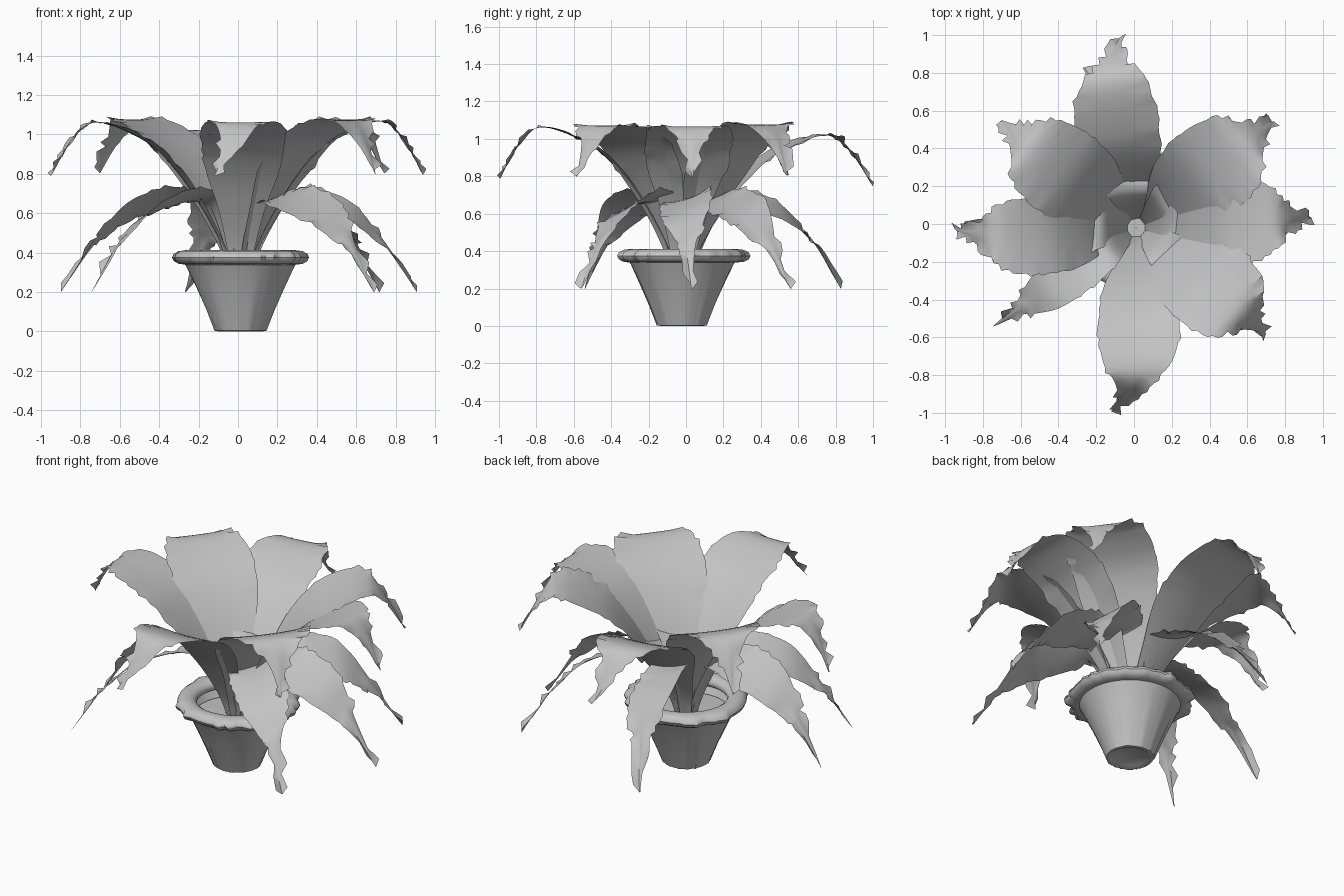
import bpy, math, random
from mathutils import Vector

random.seed(4)
if "Cube" in bpy.data.objects:
    bpy.data.objects.remove(bpy.data.objects["Cube"], do_unlink=True)

grey = bpy.data.materials.new("plain_grey")
grey.use_nodes = True
grey.diffuse_color = (0.55, 0.55, 0.55, 1)
grey.node_tree.nodes["Principled BSDF"].inputs["Base Color"].default_value = grey.diffuse_color
CENTRE = Vector((0.012, -0.02, 0))


def make_object(name, verts, faces, sharp):
    mesh = bpy.data.meshes.new(name)
    mesh.from_pydata(verts, [], faces)
    mesh.materials.append(grey)
    obj = bpy.data.objects.new(name, mesh)
    bpy.context.collection.objects.link(obj)
    bpy.ops.object.select_all(action='DESELECT')
    obj.select_set(True)
    bpy.context.view_layer.objects.active = obj
    bpy.ops.object.shade_smooth_by_angle(angle=math.radians(sharp))


def grid_faces(rows, cols, wrap=False):
    faces = []
    for i in range(rows - 1):
        for j in range(cols if wrap else cols - 1):
            k = (j + 1) % cols
            faces.append((i * cols + j, i * cols + k, (i + 1) * cols + k, (i + 1) * cols + j))
    return faces


def curve_point(points, t):
    """Smooth curve through the given points, t from 0 to 1."""
    f = t * (len(points) - 1)
    i = min(int(f), len(points) - 2)
    u = f - i
    a, b, c, d = (Vector(points[min(max(k, 0), len(points) - 1)]) for k in range(i - 1, i + 3))
    return 0.5 * (2 * b + (c - a) * u + (2 * a - 5 * b + 4 * c - d) * u * u
                  + (3 * b - a - 3 * c + d) * u ** 3)


# Turned part with random small teeth pushed out by its third profile value
def lathe(name, profile):
    cols = 64
    teeth = [random.uniform(0.01, 0.03) if random.random() < 0.35 else 0 for _ in range(cols)]
    verts = []
    for r, z, jag in profile:
        for j in range(cols):
            a = 2 * math.pi * j / cols
            q = r + teeth[j] * jag
            verts.append(CENTRE + Vector((q * math.cos(a), q * math.sin(a), z)))
    make_object(name, verts, grid_faces(len(profile), cols, True), 50)


# Leaf: profile of (distance, height, half width), bent sideways to its tip
def make_leaf(name, profile, mid, tip, reach, width, lift, roll):
    rows, across = 41, 6
    start = profile[0][0]
    verts = []
    for i in range(rows):
        t = i / (rows - 1)
        r, z, w = curve_point(profile, t)
        a = math.radians(mid + (tip - mid) * t ** 4)
        r = start + (r - start) * (reach - start) / (profile[-1][0] - start)
        out = Vector((math.cos(a), math.sin(a), 0))
        side = Vector((-out.y, out.x, 0))
        tilt = math.radians(roll) * min(1, max(0, (t - 0.2) / 0.3))
        cup = 0.25 * (1 - t) ** 2
        droop = 0.7 * max(0, t - 0.75) / 0.25
        for j in range(across + 1):
            s = 2 * j / across - 1
            half = max(w, 0.002) * width
            point = out * r + side * s * half * math.cos(tilt)
            point.z = z + lift * min(1, 2 * t) + half * ((cup - droop) * s * s + s * math.sin(tilt))
            # Uneven teeth along both edges, longer near the tip
            if j in (0, across) and 0.3 < t < 0.98 and random.random() < 0.5:
                size = random.uniform(0.004, 0.014) + 0.06 * max(0, t - 0.65)
                point += side * s * size + out * size * 0.9
                point.z += random.uniform(-0.01, 0.016)
            verts.append(CENTRE * (1 - t) + point)
    make_object(name, verts, grid_faces(rows, across + 1), 45)


upper = [(0.04, 0.28, 0.045), (0.085, 0.42, 0.075), (0.19, 0.61, 0.125), (0.31, 0.785, 0.19),
         (0.45, 0.93, 0.215), (0.6, 1.015, 0.218), (0.74, 1.06, 0.18), (0.83, 1.04, 0.1),
         (0.91, 0.95, 0.04), (1.0, 0.79, 0.002)]
lower = [(0.04, 0.28, 0.04), (0.08, 0.42, 0.055), (0.14, 0.59, 0.085), (0.2, 0.665, 0.11),
         (0.3, 0.675, 0.135), (0.42, 0.655, 0.145), (0.57, 0.6, 0.135), (0.68, 0.51, 0.085),
         (0.76, 0.43, 0.035), (0.91, 0.2, 0.002)]

# Thin tapered pot wall, round flattened rim and soil
lathe("pot", [(0.29, 0.355, 0), (0.275, 0.33, 0), (0.222, 0.22, 0.15), (0.172, 0.11, 0.25),
              (0.13, 0.003, 0.25), (0.115, 0, 0), (0.1, 0.01, 0), (0.001, 0.012, 0)])
rim = [(0.28 + 0.055 * math.cos(k * math.pi / 6), 0.375 + 0.037 * math.sin(k * math.pi / 6),
        max(0, math.cos(k * math.pi / 6)) ** 0.5) for k in range(13)]
lathe("pot_rim", rim)
lathe("soil", [(0.24, 0.3, 0), (0.1, 0.305, 0), (0.001, 0.305, 0)])

# Tall ring of leaves: middle angle, tip angle, reach, width, lift
for n, leaf in enumerate([(3, 2, 0.94, 1.05, 0.005), (37, 36, 0.92, 1.1, 0.015),
                          (101, 93.5, 1.0, 1, -0.04), (143, 142, 0.89, 1.08, 0.015),
                          (186, 181.5, 0.95, 0.92, 0), (273, 263, 1.0, 0.97, 0),
                          (322, 320, 0.91, 1.12, 0.01)]):
    make_leaf(f"upper_leaf_{n + 1}", upper, *leaf, 0)

# Low drooping ring, each leaf rolled the same way
for n, leaf in enumerate([(1, 2, 0.91, 1), (36, 38, 0.91, 1), (102, 108, 0.87, 1),
                          (183, 181, 0.9, 1), (217, 216, 0.92, 0.92), (321, 321, 0.89, 1)]):
    make_leaf(f"lower_leaf_{n + 1}", lower, *leaf, 0, 24)
